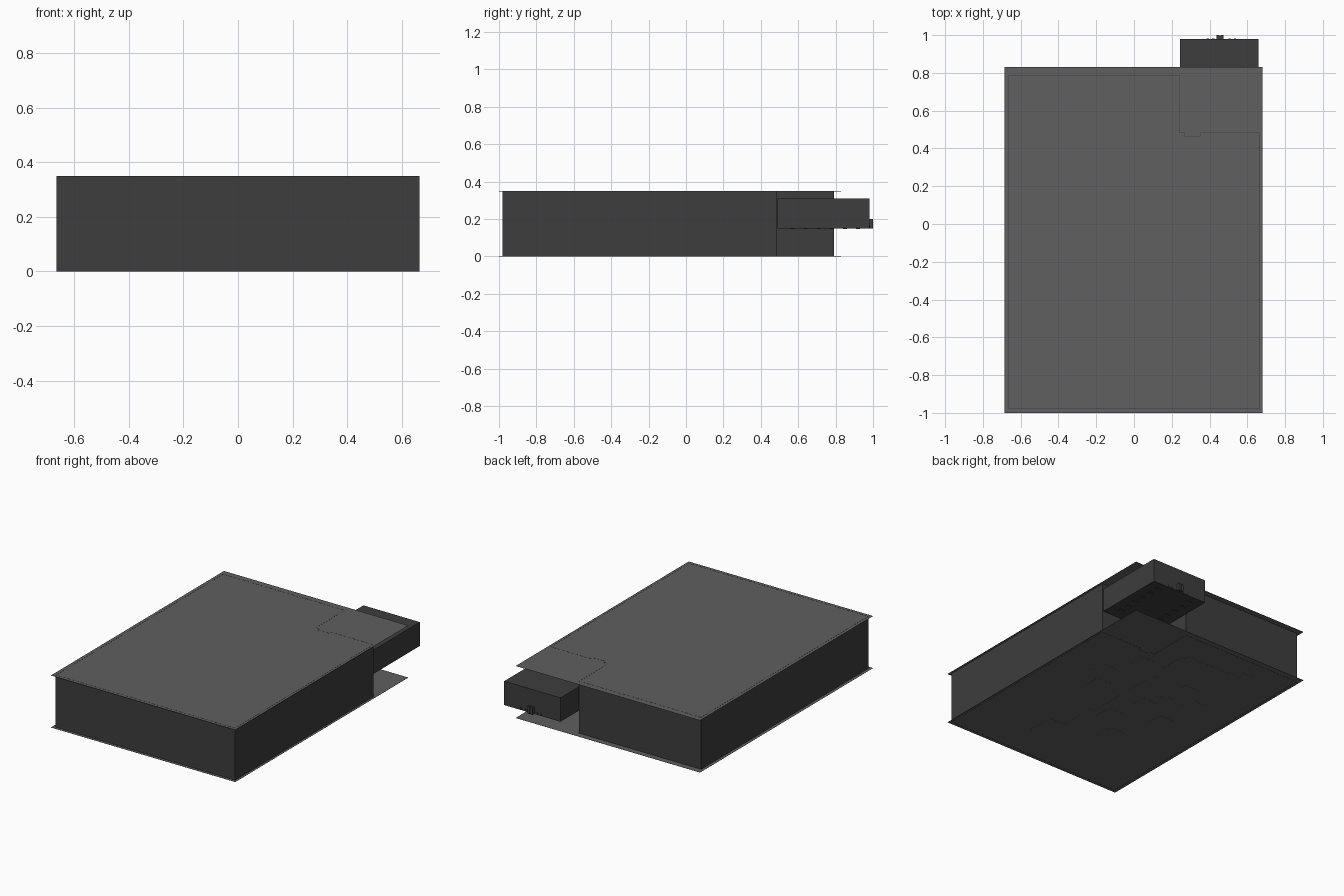
import bpy, bmesh
from mathutils import Vector

if "Cube" in bpy.data.objects:
    bpy.data.objects.remove(bpy.data.objects["Cube"])


def make_material(name, value):
    m = bpy.data.materials.new(name)
    m.diffuse_color = (value, value, value, 1)
    m.use_nodes = True
    m.node_tree.nodes["Principled BSDF"].inputs["Base Color"].default_value = m.diffuse_color
    return m


DARK = make_material("dark grey", 0.047)
LIGHT = make_material("mid grey", 0.115)


def finish(name, bm, mat):
    bmesh.ops.recalc_face_normals(bm, faces=bm.faces)
    me = bpy.data.meshes.new(name)
    bm.to_mesh(me)
    bm.free()
    me.materials.append(mat)
    ob = bpy.data.objects.new(name, me)
    bpy.context.collection.objects.link(ob)
    return ob


def add_box(bm, x0, x1, y0, y1, z0, z1):
    r = bmesh.ops.create_cube(bm, size=1)
    for v in r["verts"]:
        v.co = Vector(((x0 + x1) / 2 + v.co.x * (x1 - x0),
                       (y0 + y1) / 2 + v.co.y * (y1 - y0),
                       (z0 + z1) / 2 + v.co.z * (z1 - z0)))


def box(name, mat, *dims):
    bm = bmesh.new()
    add_box(bm, *dims)
    return finish(name, bm, mat)


def wall_loop(name, points, z0, z1, thickness, mat):
    """Closed thin wall standing on a plan outline."""
    bm = bmesh.new()
    low = [bm.verts.new((x, y, z0)) for x, y in points]
    high = [bm.verts.new((x, y, z1)) for x, y in points]
    n = len(points)
    for i in range(n):
        j = (i + 1) % n
        bm.faces.new((low[i], low[j], high[j], high[i]))
    ob = finish(name, bm, mat)
    mod = ob.modifiers.new("thickness", "SOLIDIFY")
    mod.thickness = thickness
    mod.offset = -1
    return ob


# Thin floor and ceiling sheets, overhanging the walls
box("floor_sheet", LIGHT, -0.685, 0.68, -1.0, 0.83, 0.0005, 0.0015)
box("ceiling_sheet", LIGHT, -0.685, 0.68, -1.0, 0.83, 0.3485, 0.3495)

# Outer walls with the entrance notch and its small doorway recess
outline = [(-0.665, -0.98), (0.665, -0.98), (0.665, 0.485), (0.35, 0.485),
           (0.35, 0.465), (0.27, 0.465), (0.27, 0.485), (0.24, 0.485),
           (0.24, 0.79), (-0.665, 0.79)]
wall_loop("outer_walls", outline, 0.0, 0.35, 0.004, DARK)

# Entrance block sitting in the notch
box("entrance_block", DARK, 0.243, 0.66, 0.49, 0.98, 0.15, 0.31)

# Handle and small fittings on the back of the block
bm = bmesh.new()
add_box(bm, 0.437, 0.452, 0.98, 1.0, 0.15, 0.20)
add_box(bm, 0.458, 0.473, 0.98, 1.0, 0.15, 0.20)
add_box(bm, 0.437, 0.473, 0.98, 0.994, 0.152, 0.195)
finish("back_handle", bm, DARK)
bm = bmesh.new()
for x in (0.39, 0.42, 0.505, 0.535):
    add_box(bm, x - 0.006, x + 0.006, 0.979, 0.983, 0.152, 0.165)
for i in range(6):
    y = 0.56 + i * 0.07
    add_box(bm, 0.30, 0.34, y, y + 0.02, 0.147, 0.151)
    add_box(bm, 0.56, 0.60, y, y + 0.02, 0.147, 0.151)
finish("block_fittings", bm, DARK)

# Room plan showing on the underside: centre x, centre y, width, depth
rooms = [(0.35, 0.12, 0.14, 0.13), (0.21, 0.35, 0.14, 0.12),
         (0.27, -0.03, 0.10, 0.12), (-0.40, 0.61, 0.10, 0.09),
         (-0.12, -0.04, 0.12, 0.12), (-0.18, 0.08, 0.09, 0.09),
         (-0.36, 0.14, 0.12, 0.11), (-0.22, 0.26, 0.12, 0.10),
         (-0.34, -0.14, 0.12, 0.12), (-0.04, -0.28, 0.12, 0.14),
         (-0.21, -0.47, 0.14, 0.15), (0.15, -0.64, 0.15, 0.18)]
corridors = [(-0.16, 0.57, 0.42, 0.05), (0.06, 0.45, 0.05, 0.22),
             (0.05, 0.02, 0.05, 0.50), (0.08, -0.43, 0.05, 0.26)]
bm = bmesh.new()
for cx, cy, w, d in rooms + corridors:
    add_box(bm, cx - w / 2, cx + w / 2, cy - d / 2, cy + d / 2, 0.0, 0.001)
finish("room_plan", bm, LIGHT)
